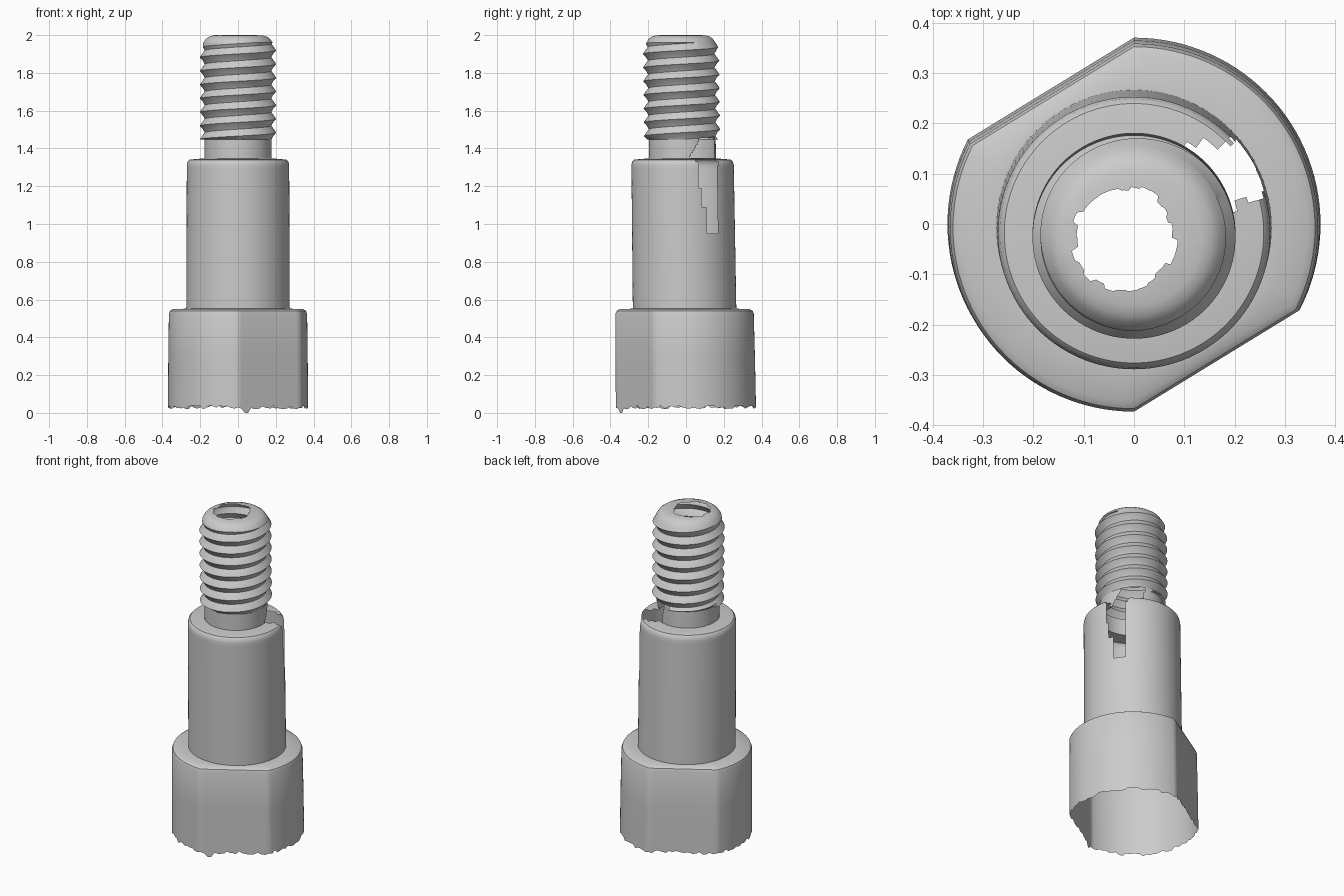
import bpy, bmesh, math, random

random.seed(4)
cube = bpy.data.objects.get("Cube")
if cube:
    bpy.data.objects.remove(cube)

SEG = 120
LEAN = -0.0137        # the upper parts lean slightly backwards in y
PITCH = 0.0725

steel = bpy.data.materials.new("grey steel")
steel.use_nodes = True
steel.diffuse_color = (0.6, 0.6, 0.6, 1)
steel.node_tree.nodes["Principled BSDF"].inputs["Base Color"].default_value = (0.6, 0.6, 0.6, 1)


def in_crack(p):
    """Torn gap down the +x side of the neck and shaft."""
    if p.x < 0 or not 0.94 < p.z < 1.46:
        return False
    if p.z > 1.345:
        return 0.02 + 0.5 * (p.z - 1.35) < p.y < 0.15
    if p.z > 1.32:
        return 0.045 < p.y < 0.16
    left = 0.065 if p.z > 1.2 else 0.08 if p.z > 1.1 else 0.105
    return left < p.y < 0.168


def shell(name, rows, point, angle=35):
    """Open surface of revolution; point(row, theta) gives radius and height."""
    bm = bmesh.new()
    grid = []
    for row in rows:
        ring = []
        for s in range(SEG + 1):
            t = 2 * math.pi * s / SEG
            r, z = point(row, t)
            ring.append(bm.verts.new((r * math.cos(t), r * math.sin(t) + LEAN * z, z)))
        grid.append(ring)
    for low, high in zip(grid, grid[1:]):
        for s in range(SEG):
            bm.faces.new((low[s], low[s + 1], high[s + 1], high[s]))
    bmesh.ops.remove_doubles(bm, verts=bm.verts, dist=0.0005)
    torn = [f for f in bm.faces if in_crack(f.calc_center_median())]
    bmesh.ops.delete(bm, geom=torn, context='FACES')
    mesh = bpy.data.meshes.new(name)
    bm.to_mesh(mesh)
    bm.free()
    mesh.materials.append(steel)
    obj = bpy.data.objects.new(name, mesh)
    bpy.context.collection.objects.link(obj)
    bpy.ops.object.select_all(action='DESELECT')
    obj.select_set(True)
    bpy.context.view_layer.objects.active = obj
    bpy.ops.object.shade_smooth_by_angle(angle=math.radians(angle))
    return obj


# Head: round with two opposite wrench flats and a ragged open bottom
ragged = [random.uniform(0.02, 0.04) for s in range(SEG)]
for s in (92, 93):
    ragged[s] = 0.0


def head_point(row, t):
    r, z = row
    across = abs(math.cos(t - math.radians(121.5)))
    if z > 0.5 and r < 0.3:
        return r, z
    if z == 0:
        z = ragged[round(t / (2 * math.pi) * SEG) % SEG]
    return min(r, r * 0.853 / across), z


shell("head", [(0.371, 0), (0.369, 0.3), (0.366, 0.525), (0.36, 0.54),
               (0.345, 0.549), (0.272, 0.552)], head_point)

# Shaft: plain cylinder with a small rounded shoulder and ledge
shaft_rows = [(0.274 - 0.003 * k / 38, 0.55 + 0.02 * k) for k in range(39)]
shaft_rows += [(0.267, 1.33), (0.258, 1.34), (0.235, 1.343), (0.21, 1.345), (0.178, 1.347)]
shell("shaft", shaft_rows, lambda row, t: row)

# Neck between the shaft ledge and the thread
shell("neck", [(0.177, 1.346 + 0.0145 * k) for k in range(8)], lambda row, t: row)


# Thread: rows follow the helix and are clamped to flat ends
def thread_point(k, t):
    z = 1.375 + PITCH * (k / 4 + t / (2 * math.pi))
    r = (0.176, 0.186, 0.202, 0.19)[k % 4]
    if z < 1.4475:
        return 0.177, 1.4475
    if z > 1.96:
        return 0.183, 1.96
    return min(r, 0.183 + 0.6 * (1.96 - z)), z


shell("thread", range(36), thread_point, 25)

# Tip: domed end with a broken, off-centre opening
hole = [0.1 + random.uniform(-0.008, 0.008) for s in range(SEG // 4)]


def tip_point(row, t):
    r, z = row
    if r == 0:
        r = hole[int(t / (2 * math.pi) * SEG / 4 + 0.01) % len(hole)]
        r -= 0.02 * math.cos(t)
    return r, z


shell("tip", [(0.183, 1.96), (0.17, 1.98), (0.155, 1.991), (0.135, 1.998), (0, 2.0)], tip_point)
